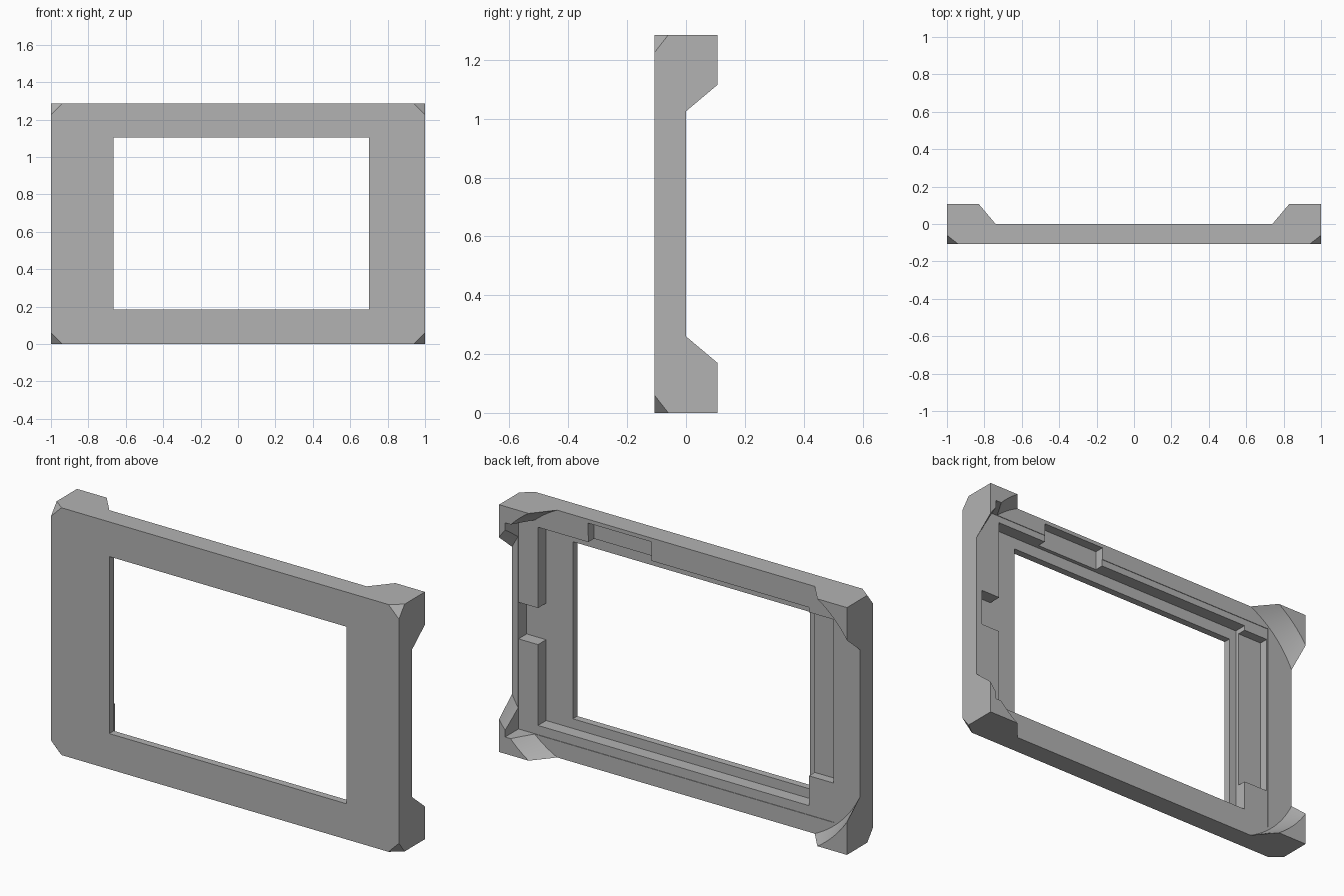
import bpy, bmesh, math
from mathutils import Vector

cube = bpy.data.objects.get("Cube")
if cube:
    bpy.data.objects.remove(cube, do_unlink=True)

H = 1.285          # frame height
FRONT, BACK = -0.107, 0.107

grey = bpy.data.materials.new("light_grey_plastic")
grey.use_nodes = True
grey.diffuse_color = (0.45, 0.45, 0.45, 1)
grey.node_tree.nodes["Principled BSDF"].inputs["Base Color"].default_value = (0.45, 0.45, 0.45, 1)


def make_object(name, bm):
    bmesh.ops.recalc_face_normals(bm, faces=bm.faces)
    mesh = bpy.data.meshes.new(name)
    bm.to_mesh(mesh)
    bm.free()
    mesh.materials.append(grey)
    obj = bpy.data.objects.new(name, mesh)
    bpy.context.collection.objects.link(obj)
    return obj


def box_mesh(x0, x1, y0, y1, z0, z1):
    bm = bmesh.new()
    bmesh.ops.create_cube(bm, size=1)
    for v in bm.verts:
        v.co = Vector(((x0 + x1) / 2 + v.co.x * (x1 - x0),
                       (y0 + y1) / 2 + v.co.y * (y1 - y0),
                       (z0 + z1) / 2 + v.co.z * (z1 - z0)))
    return bm


def box(name, *size):
    return make_object(name, box_mesh(*size))


def hole(x, z):
    bm = bmesh.new()
    bmesh.ops.create_cone(bm, cap_ends=True, segments=24, radius1=0.027, radius2=0.027, depth=0.2)
    for v in bm.verts:
        v.co = Vector((x + v.co.x, v.co.z + 0.03, z + v.co.y))
    return make_object("screw_hole_cutter", bm)


def corner_pad(sx, top):
    """Corner block whose inner side is a hollow, flared arc."""
    c, steps = 0.5, 12
    bm = bmesh.new()
    rings = []
    for y, d in ((-0.03, 0.26), (0, 0.26), (BACK, 0.17)):
        radius = math.hypot(c - d, c)
        a0, a1 = math.atan2(-c, d - c), math.atan2(d - c, -c)
        pts = [(0, 0)]
        for i in range(steps + 1):
            a = a0 + (a1 - a0) * i / steps
            pts.append((max(0, c + radius * math.cos(a)), max(0, c + radius * math.sin(a))))
        rings.append([bm.verts.new((sx * (1 - u), y, H - w if top else w)) for u, w in pts])
    bm.faces.new(rings[0])
    bm.faces.new(rings[-1])
    n = len(rings[0])
    for low, high in zip(rings, rings[1:]):
        for i in range(n):
            j = (i + 1) % n
            bm.faces.new((low[i], low[j], high[j], high[i]))
    return make_object("corner_pad", bm)


def boolean(target, tool, operation):
    mod = target.modifiers.new("boolean", "BOOLEAN")
    mod.operation = operation
    mod.solver = "EXACT"
    mod.object = tool
    bpy.context.view_layer.objects.active = target
    bpy.ops.object.modifier_apply(modifier=mod.name)
    bpy.data.objects.remove(tool, do_unlink=True)


# Front plate with its four front corners cut off
bm = box_mesh(-1, 1, FRONT, 0, 0, H)
for sx in (-1, 1):
    for sz in (-1, 1):
        corner = Vector((sx, FRONT, H if sz > 0 else 0))
        normal = Vector((sx / 0.06, -1 / 0.047, sz / 0.06))
        point = corner - Vector((sx * 0.06, 0, 0))
        bmesh.ops.bisect_plane(bm, geom=bm.verts[:] + bm.edges[:] + bm.faces[:],
                               plane_co=point, plane_no=normal, clear_outer=True)
        bmesh.ops.holes_fill(bm, edges=[e for e in bm.edges if e.is_boundary])
frame = make_object("bezel_frame", bm)

# Raised corner pads on the back
for sx in (-1, 1):
    for top in (False, True):
        boolean(frame, corner_pad(sx, top), "UNION")

# Window, recesses, ledges and screw holes
cutters = [
    box("window_cutter", -0.665, 0.70, -0.3, 0.3, 0.185, 1.105),
    box("body_pocket_cutter", -0.85, 0.965, -0.003, 0.3, 0.087, 1.2),
    box("panel_recess_cutter", -0.705, 0.853, -0.07, 0.3, 0.135, 1.165),
    box("side_gap_cutter", 0.80, 0.965, -0.07, 0.3, 0.555, 0.745),
    box("side_ledge_cutter", -0.845, -0.66, -0.05, 0.3, 0.29, 1.14),
    box("top_notch_cutter", 0.20, 0.564, -0.05, 0.2, 1.10, 1.265),
]
cutters += [hole(x, z) for x in (-0.782, 0.90) for z in (0.125, 1.17)]
for cutter in cutters:
    boolean(frame, cutter, "DIFFERENCE")

# Smooth the arcs, keep the edges crisp
bpy.ops.object.select_all(action="DESELECT")
frame.select_set(True)
bpy.context.view_layer.objects.active = frame
bpy.ops.object.shade_smooth_by_angle(angle=math.radians(25))
